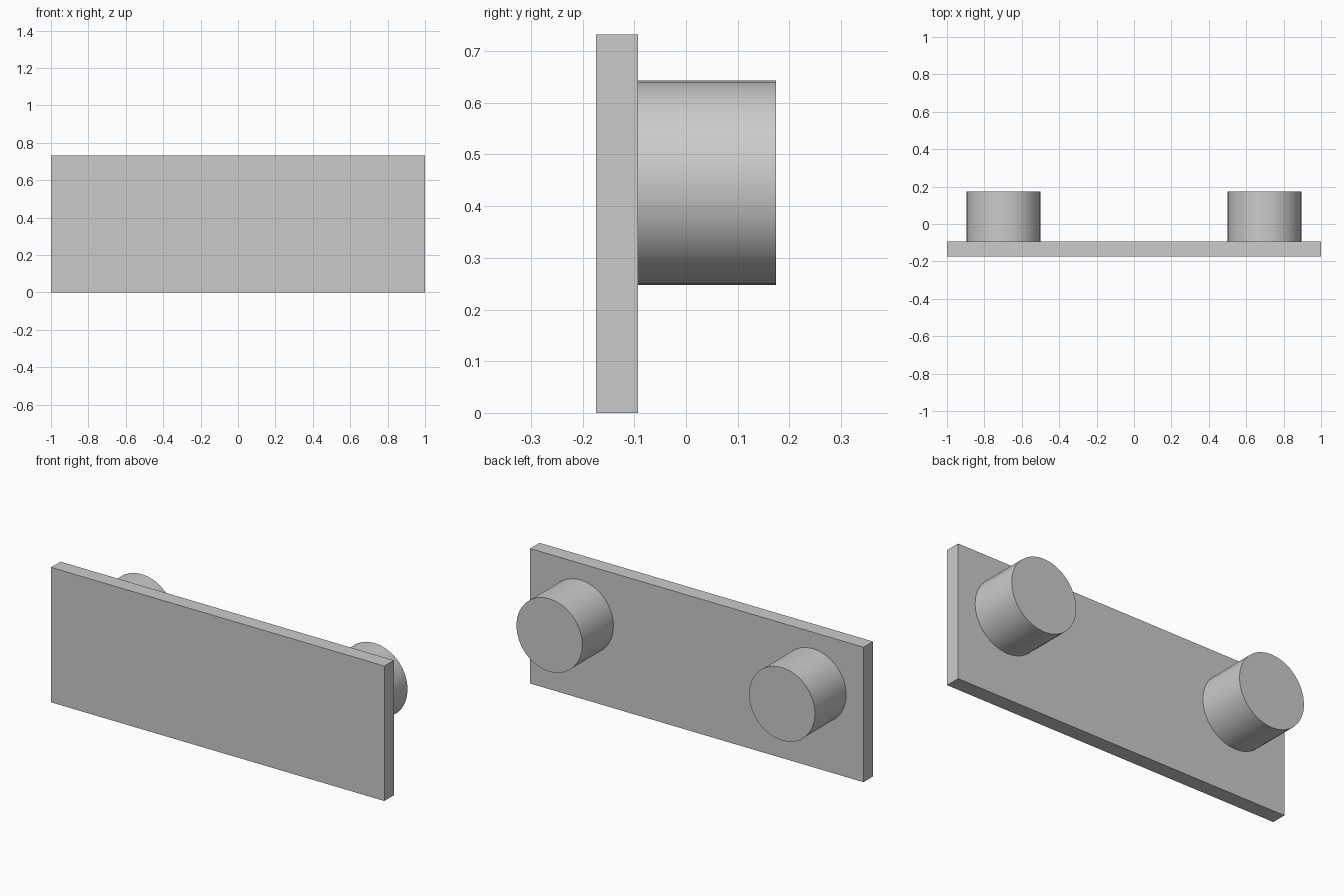
import bpy
import math

cube = bpy.data.objects.get("Cube")
if cube:
    bpy.data.objects.remove(cube, do_unlink=True)

# Single plain grey finish
grey = bpy.data.materials.new("light_grey")
grey.use_nodes = True
colour = (0.6, 0.6, 0.6, 1)
grey.diffuse_color = colour
grey.node_tree.nodes["Principled BSDF"].inputs["Base Color"].default_value = colour

WIDTH, HEIGHT = 2.0, 0.732
FRONT, JOIN, BACK = -0.174, -0.093, 0.174
PEG_X, PEG_Z, PEG_RADIUS = 0.698, 0.445, 0.198


def finish(name):
    obj = bpy.context.object
    obj.name = name
    obj.data.materials.append(grey)
    return obj


# Upright front plate
bpy.ops.mesh.primitive_cube_add(size=1, location=(0, (FRONT + JOIN) / 2, HEIGHT / 2))
plate = finish("front_plate")
plate.scale = (WIDTH, JOIN - FRONT, HEIGHT)
bpy.ops.object.transform_apply(location=False, rotation=False, scale=True)

# Round pegs on the back
for side, sign in (("left", 1), ("right", -1)):
    bpy.ops.mesh.primitive_cylinder_add(
        vertices=32, radius=PEG_RADIUS, depth=BACK - JOIN,
        location=(sign * PEG_X, (JOIN + BACK) / 2, PEG_Z),
        rotation=(math.pi / 2, 0, 0))
    finish(side + "_peg")
    bpy.ops.object.shade_smooth_by_angle(angle=math.radians(30))
